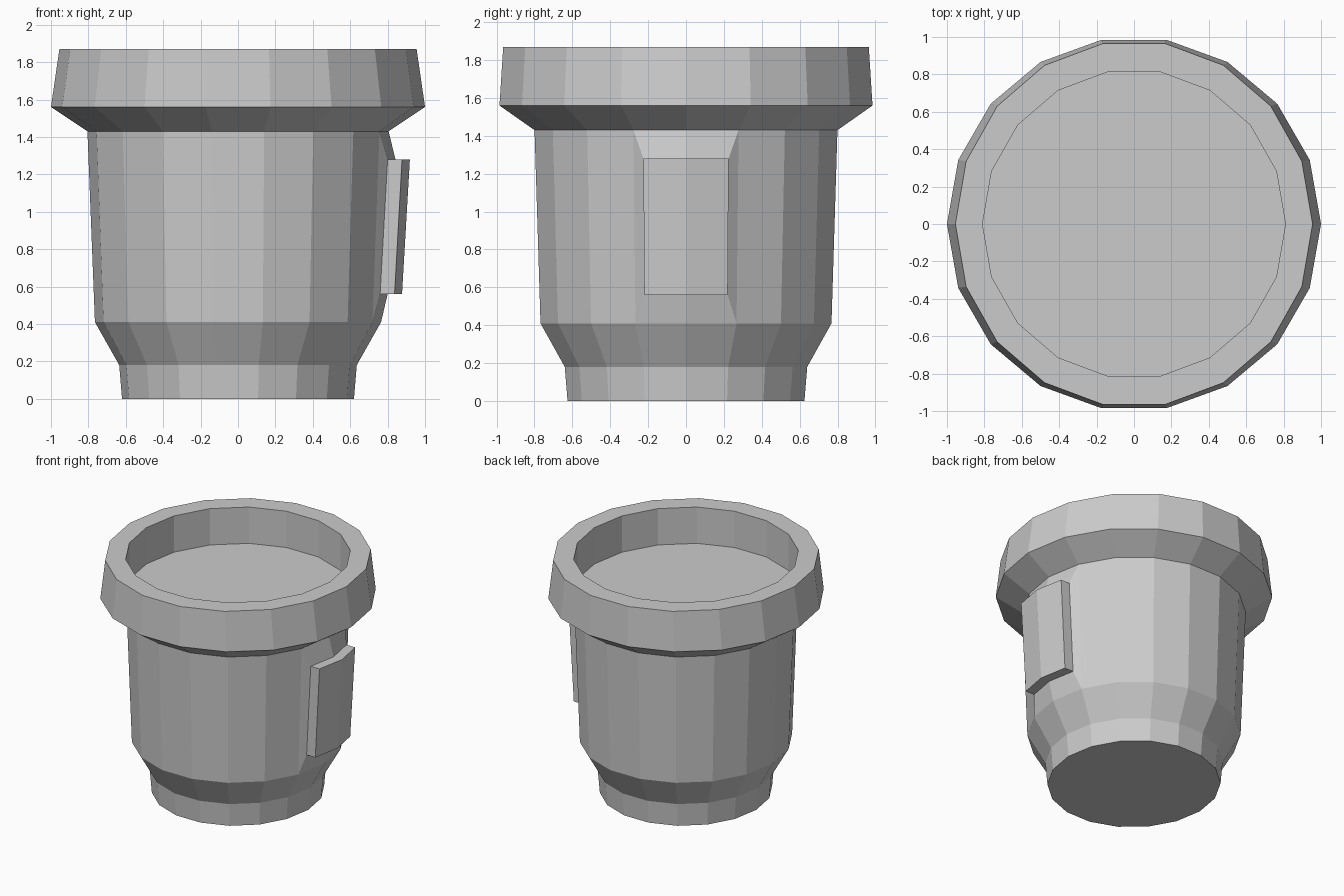
import bpy, bmesh, math

if "Cube" in bpy.data.objects:
    bpy.data.objects.remove(bpy.data.objects["Cube"])

SIDES = 18
# Outer and inner profile: x radius, y radius, height
PROFILE = [
    (0.62, 0.635, 0.0), (0.635, 0.65, 0.18),      # foot
    (0.765, 0.78, 0.41), (0.805, 0.812, 1.43),    # body
    (1.0, 1.0, 1.56), (0.955, 0.98, 1.87),        # rim
    (0.81, 0.825, 1.87), (0.81, 0.825, 1.58),     # recess
]
BODY = 2  # profile index where the panelled wall starts

bm = bmesh.new()


def ring(rx, ry, z):
    return [bm.verts.new((rx * math.cos(2 * math.pi * i / SIDES),
                          ry * math.sin(2 * math.pi * i / SIDES), z))
            for i in range(SIDES)]


def bridge(a, b):
    n = len(a)
    for i in range(n):
        j = (i + 1) % n
        bm.faces.new((a[i], a[j], b[j], b[i]))


# Cup shell, leaving two wall faces open at +x for the panel
rings = [ring(*p) for p in PROFILE]
for k in range(len(rings) - 1):
    for i in range(SIDES):
        if k == BODY and i in (SIDES - 1, 0):
            continue
        j = (i + 1) % SIDES
        bm.faces.new((rings[k][i], rings[k][j], rings[k + 1][j], rings[k + 1][i]))
bm.faces.new(rings[0])
bm.faces.new(rings[-1])


# Raised panel: loops of six points folded along the centre ridge
def panel_loop(dx):
    low = [(0.76, -0.22), (0.80, 0), (0.76, 0.22)]
    high = [(0.80, 0.225), (0.842, 0), (0.80, -0.225)]
    return ([bm.verts.new((x + dx, y, 0.56)) for x, y in low] +
            [bm.verts.new((x + dx, y, 1.28)) for x, y in high])


lo, hi = rings[BODY], rings[BODY + 1]
opening = [lo[-1], lo[0], lo[1], hi[1], hi[0], hi[-1]]
base, face = panel_loop(0), panel_loop(0.077)
bridge(opening, base)
bridge(base, face)
bm.faces.new((face[0], face[1], face[4], face[5]))
bm.faces.new((face[1], face[2], face[3], face[4]))

bmesh.ops.recalc_face_normals(bm, faces=bm.faces)
mesh = bpy.data.meshes.new("cup")
bm.to_mesh(mesh)
bm.free()
bpy.context.collection.objects.link(bpy.data.objects.new("cup", mesh))
